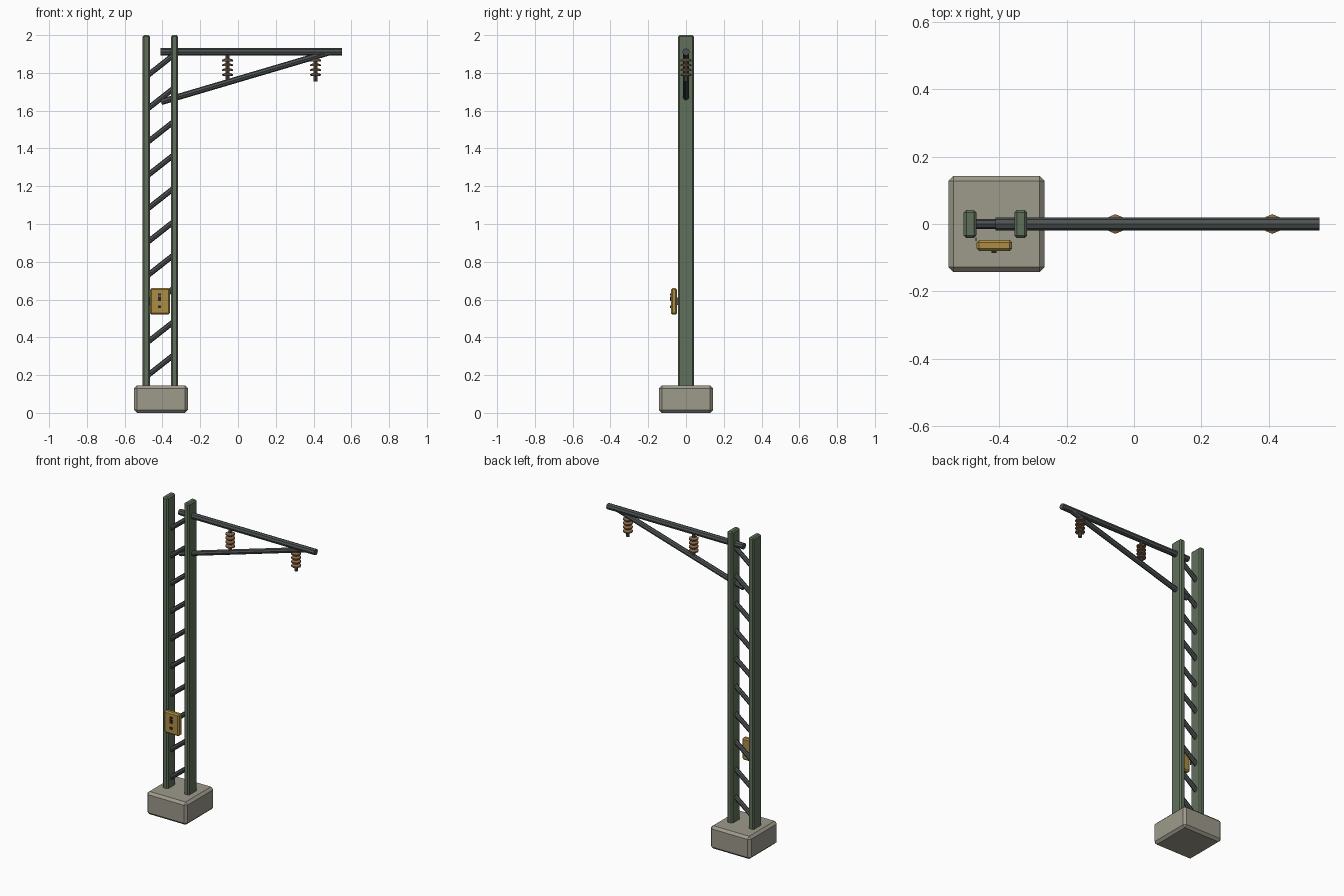
import bpy, bmesh
from mathutils import Vector

if "Cube" in bpy.data.objects:
    bpy.data.objects.remove(bpy.data.objects["Cube"])


def material(name, rgb):
    m = bpy.data.materials.new(name)
    m.diffuse_color = (*rgb, 1)
    m.use_nodes = True
    m.node_tree.nodes["Principled BSDF"].inputs["Base Color"].default_value = m.diffuse_color
    return m


CONCRETE = material("concrete", (0.34, 0.32, 0.26))
GREEN = material("green_paint", (0.12, 0.16, 0.105))
STEEL = material("dark_steel", (0.075, 0.085, 0.085))
BROWN = material("ceramic_brown", (0.26, 0.14, 0.065))
YELLOW = material("box_yellow", (0.42, 0.27, 0.06))
BLACK = material("black", (0.02, 0.02, 0.02))


def box(name, lo, hi, bevel, mat):
    lo, hi = Vector(lo), Vector(hi)
    bpy.ops.mesh.primitive_cube_add(size=1, location=(lo + hi) / 2)
    o = bpy.context.object
    o.name = name
    o.scale = hi - lo
    bpy.ops.object.transform_apply(location=False, rotation=False, scale=True)
    if bevel:
        mod = o.modifiers.new("chamfer", 'BEVEL')
        mod.width = bevel
        mod.segments = 1
    o.data.materials.append(mat)
    return o


def tube(name, a, b, r, mat, sides=8):
    a, b = Vector(a), Vector(b)
    bpy.ops.mesh.primitive_cylinder_add(vertices=sides, radius=r, depth=(b - a).length,
                                        location=(a + b) / 2)
    o = bpy.context.object
    o.name = name
    o.rotation_euler = (b - a).to_track_quat('Z', 'Y').to_euler()
    o.data.materials.append(mat)
    return o


def lathe(name, profile, loc, mat, sides=8):
    bm = bmesh.new()
    rings = [bm.verts.new((r, 0, z)) for r, z in profile]
    edges = [bm.edges.new(p) for p in zip(rings, rings[1:])]
    bmesh.ops.spin(bm, geom=rings + edges, axis=(0, 0, 1), cent=(0, 0, 0),
                   angle=6.283185307, steps=sides)
    bmesh.ops.remove_doubles(bm, verts=bm.verts, dist=1e-5)
    bmesh.ops.recalc_face_normals(bm, faces=bm.faces)
    me = bpy.data.meshes.new(name)
    bm.to_mesh(me)
    bm.free()
    o = bpy.data.objects.new(name, me)
    o.location = loc
    bpy.context.collection.objects.link(o)
    me.materials.append(mat)
    return o


# Foundation block
box("foundation", (-0.55, -0.143, 0), (-0.265, 0.143, 0.145), 0.015, CONCRETE)

# Twin mast posts
for side, x in (("left", -0.486), ("right", -0.336)):
    box(f"{side}_post", (x - 0.019, -0.042, 0.1), (x + 0.019, 0.042, 2.0), 0.008, GREEN)

# Diagonal lattice bars
for i in range(10):
    z = 0.192 + i * 0.1765
    tube(f"lattice_bar_{i + 1}", (-0.486, 0, z), (-0.336, 0, z + 0.118), 0.0145, STEEL)

# Cantilever arm and its brace
tube("arm", (-0.41, 0, 1.911), (0.55, 0, 1.911), 0.0195, STEEL)
tube("arm_brace", (-0.407, 0, 1.646), (0.49, 0, 1.911), 0.0165, STEEL)

# Hanging insulators: rod with a stack of sheds
for i, x in enumerate((-0.055, 0.41), 1):
    tube(f"insulator_rod_{i}", (x, 0, 1.755), (x, 0, 1.9), 0.011, STEEL)
    for k in range(4):
        z = 1.79 + k * 0.0255
        lathe(f"insulator_{i}_shed_{k + 1}",
              [(0, -0.006), (0.029, -0.005), (0.029, 0.003), (0.014, 0.009), (0, 0.009)],
              (x, 0, z), BROWN)

# Control box with slots and lock
box("control_box", (-0.467, -0.08, 0.52), (-0.361, -0.047, 0.66), 0.008, YELLOW)
for i, (z, h) in enumerate(((0.627, 0.012), (0.604, 0.022), (0.561, 0.014)), 1):
    box(f"box_detail_{i}", (-0.423, -0.086, z - h / 2), (-0.407, -0.076, z + h / 2), 0, BLACK)
# Mounting bracket behind the box
box("box_bracket", (-0.467, -0.05, 0.57), (-0.47, -0.04, 0.61), 0, STEEL)
